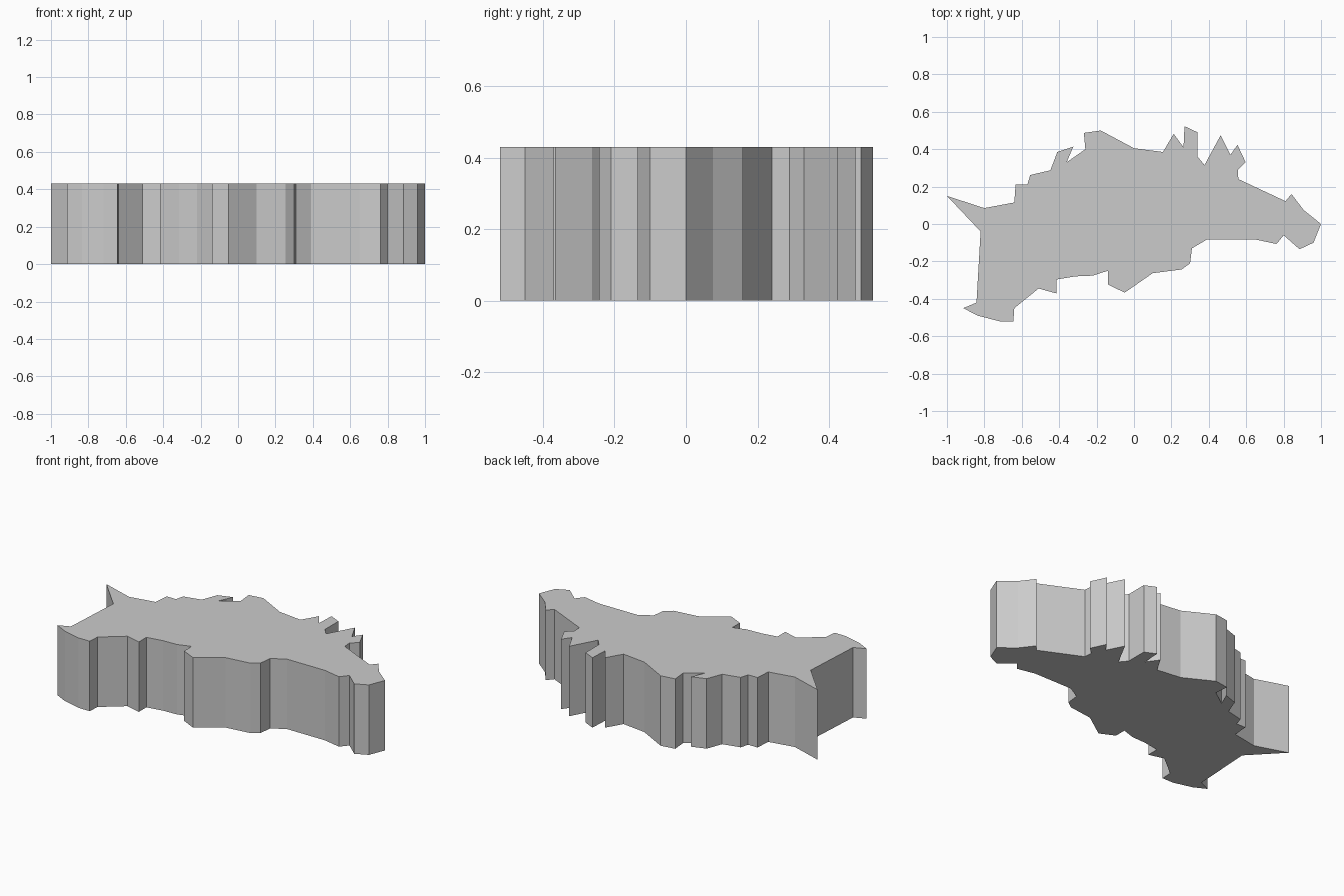
import bpy
import bmesh
from mathutils import Vector

HEIGHT = 0.43

# Jagged upper edge, left tip to right tip
upper_edge = [
    (-1, .15), (-.80, .085), (-.64, .115), (-.633, .21), (-.57, .21), (-.555, .262),
    (-.447, .287), (-.41, .385), (-.324, .414), (-.36, .33), (-.26, .40),
    (-.268, .487), (-.178, .50), (0, .405), (.155, .385), (.212, .482),
    (.265, .41), (.27, .523), (.34, .49), (.34, .36), (.377, .315),
    (.463, .474), (.516, .37), (.553, .423), (.597, .33), (.555, .29),
    (.558, .24), (.81, .122), (.842, .16), (.907, .075),
]
# Lower edge, right tip back to left
lower_edge = [
    (1, 0), (.96, -.10), (.885, -.135), (.80, -.06), (.762, -.107),
    (.65, -.083), (.39, -.083), (.31, -.13), (.30, -.21), (.255, -.243),
    (.10, -.263), (-.05, -.367), (-.14, -.323), (-.14, -.25), (-.22, -.276),
    (-.315, -.28), (-.415, -.297), (-.415, -.371), (-.51, -.345), (-.64, -.45),
    (-.645, -.52), (-.72, -.52), (-.835, -.49), (-.913, -.45), (-.842, -.42),
    (-.82, -.04),
]

# Flat slab: outline face extruded straight up
bm = bmesh.new()
base = bm.faces.new([bm.verts.new((x, y, 0)) for x, y in upper_edge + lower_edge])
top = bmesh.ops.extrude_face_region(bm, geom=[base], use_keep_orig=True)["geom"]
bmesh.ops.translate(bm, vec=Vector((0, 0, HEIGHT)),
                    verts=[g for g in top if isinstance(g, bmesh.types.BMVert)])
bmesh.ops.recalc_face_normals(bm, faces=bm.faces)

mesh = bpy.data.meshes.new("outline_slab")
bm.to_mesh(mesh)
bm.free()
bpy.context.collection.objects.link(bpy.data.objects.new("outline_slab", mesh))
